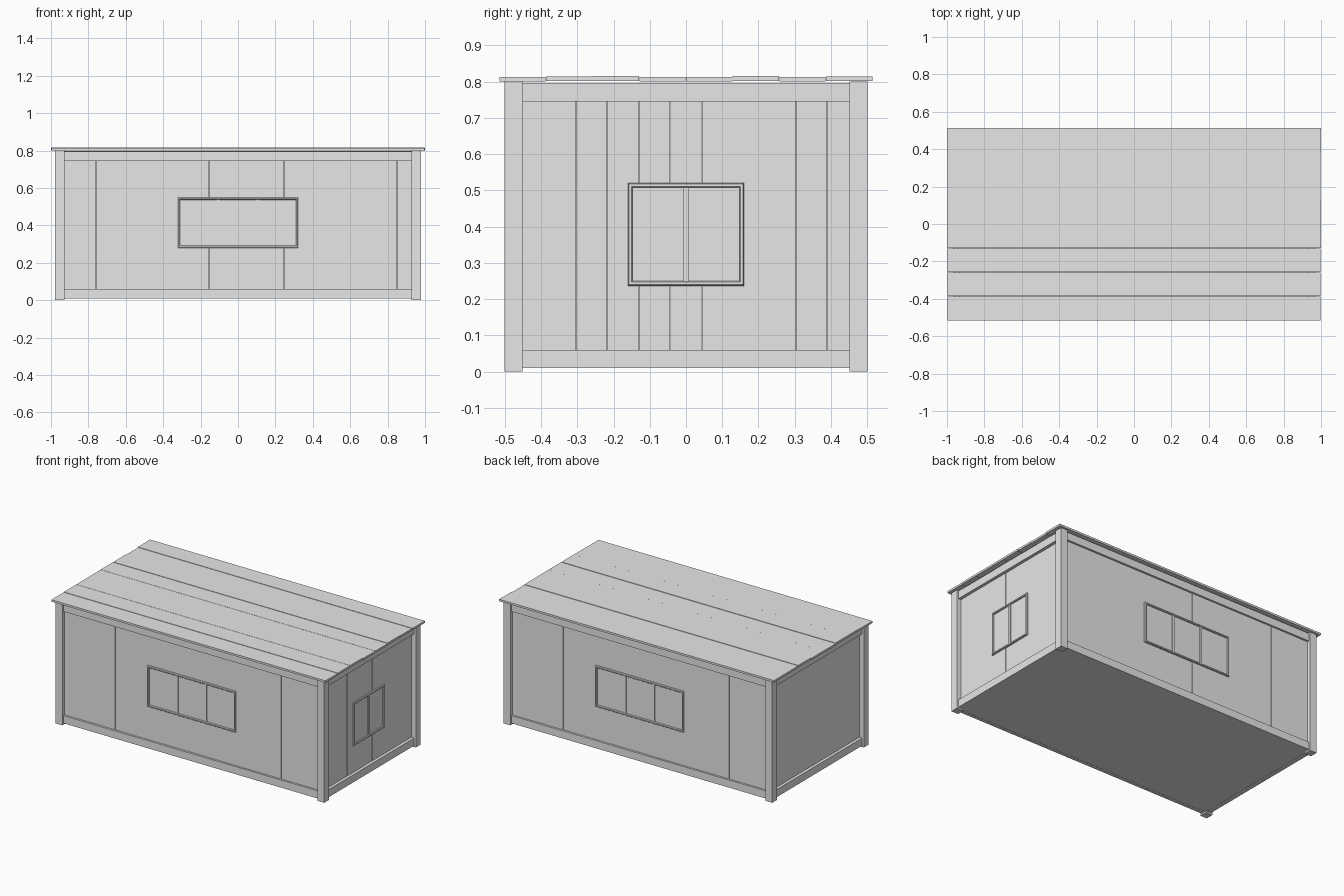
import bpy, bmesh, math, random
from mathutils import Matrix

random.seed(4)
cube = bpy.data.objects.get("Cube")
if cube:
    bpy.data.objects.remove(cube, do_unlink=True)

GREY = (0.8, 0.8, 0.8, 1)
mat = bpy.data.materials.new("plain grey")
mat.use_nodes = True
mat.diffuse_color = GREY
mat.node_tree.nodes["Principled BSDF"].inputs["Base Color"].default_value = GREY


def finish(name, bm, turn=0):
    bm.transform(Matrix.Rotation(math.radians(turn), 4, "Z"))
    bmesh.ops.recalc_face_normals(bm, faces=bm.faces)
    mesh = bpy.data.meshes.new(name)
    bm.to_mesh(mesh)
    bm.free()
    mesh.materials.append(mat)
    bpy.context.collection.objects.link(bpy.data.objects.new(name, mesh))


def add_box(bm, x0, x1, y0, y1, z0, z1):
    size = Matrix.Diagonal((x1 - x0, y1 - y0, z1 - z0, 1))
    centre = Matrix.Translation(((x0 + x1) / 2, (y0 + y1) / 2, (z0 + z1) / 2))
    bmesh.ops.create_cube(bm, size=1, matrix=centre @ size)


def add_frame(bm, u0, u1, z0, z1, wall):
    # Mitred frame: a closed profile of (inset, distance out) swept round the opening
    profile = [(0, -0.004), (0, 0.007), (0.003, 0.011), (0.01, 0.011), (0.013, 0.007), (0.013, -0.004)]
    rings = []
    for inset, out in profile:
        a, b, c, d = u0 + inset, u1 - inset, z0 + inset, z1 - inset
        rings.append([bm.verts.new((u, -wall - out, z)) for u, z in ((a, c), (b, c), (b, d), (a, d))])
    for i, ring in enumerate(rings):
        nxt = rings[(i + 1) % len(rings)]
        for j in range(4):
            k = (j + 1) % 4
            bm.faces.new((ring[j], ring[k], nxt[k], nxt[j]))


def build_side(side, turn, half, wall, rail, seams, window=None):
    # Vertical wall boards, each set very slightly in or out
    bm = bmesh.new()
    edges = [-half] + seams + [half]
    for a, b in zip(edges, edges[1:]):
        face = wall + random.uniform(-0.001, 0.001)
        add_box(bm, a, b - 0.001, -face, -wall + 0.015, 0.012, 0.797)
    finish(side + "_wall_boards", bm, turn)

    # Bottom and top rails between the corner posts
    for name, z0, z1 in (("bottom", 0.01, 0.06), ("top", 0.745, 0.796)):
        bm = bmesh.new()
        add_box(bm, -half, half, -rail, -wall + 0.01, z0, z1)
        finish(f"{side}_{name}_rail", bm, turn)

    if window:
        u0, u1, z0, z1, bars = window
        bm = bmesh.new()
        add_frame(bm, u0, u1, z0, z1, wall)
        for u in bars:
            add_box(bm, u - 0.007, u + 0.007, -wall - 0.008, -wall, z0 + 0.01, z1 - 0.01)
        finish(side + "_window_frame", bm, turn)
        bm = bmesh.new()
        add_box(bm, u0 + 0.01, u1 - 0.01, -wall - 0.002, -wall + 0.002, z0 + 0.01, z1 - 0.01)
        finish(side + "_window_pane", bm, turn)


# Four sides
long_seams = [-0.76 + 0.2015 * i for i in range(9)]
end_seams = [-0.39 + 0.0867 * i for i in range(10)]
long_window = (-0.322, 0.322, 0.28, 0.55, (-0.105, 0.105))
end_window = (-0.16, 0.16, 0.237, 0.521, (0,))
build_side("front", 0, 0.935, 0.478, 0.491, long_seams, long_window)
build_side("back", 180, 0.935, 0.478, 0.491, long_seams, long_window)
build_side("right_end", 90, 0.455, 0.947, 0.967, end_seams, end_window)
build_side("left_end", -90, 0.455, 0.947, 0.967, end_seams)

# Corner posts
for sx, xname in ((-1, "right"), (1, "left")):
    for sy, yname in ((-1, "front"), (1, "back")):
        bm = bmesh.new()
        xs = sorted((sx * 0.928, sx * 0.978))
        ys = sorted((sy * 0.451, sy * 0.501))
        add_box(bm, *xs, *ys, 0, 0.801)
        finish(f"{yname}_{xname}_post", bm)

# Floor
bm = bmesh.new()
add_box(bm, -0.96, 0.96, -0.485, 0.485, 0.011, 0.03)
finish("floor", bm)

# Roof boards running lengthwise, with small differences in height
bm = bmesh.new()
lifts = (0, 0.002, 0.0025, 0, 0.0005, 0.0025, 0, 0.002)
width = 1.03 / len(lifts)
for i, lift in enumerate(lifts):
    y = -0.515 + width * i
    end = 1 - random.choice((0, 0.003))
    add_box(bm, -end, end, y, y + width - 0.001, 0.8 + lift, 0.813 + lift)
finish("roof_boards", bm)
